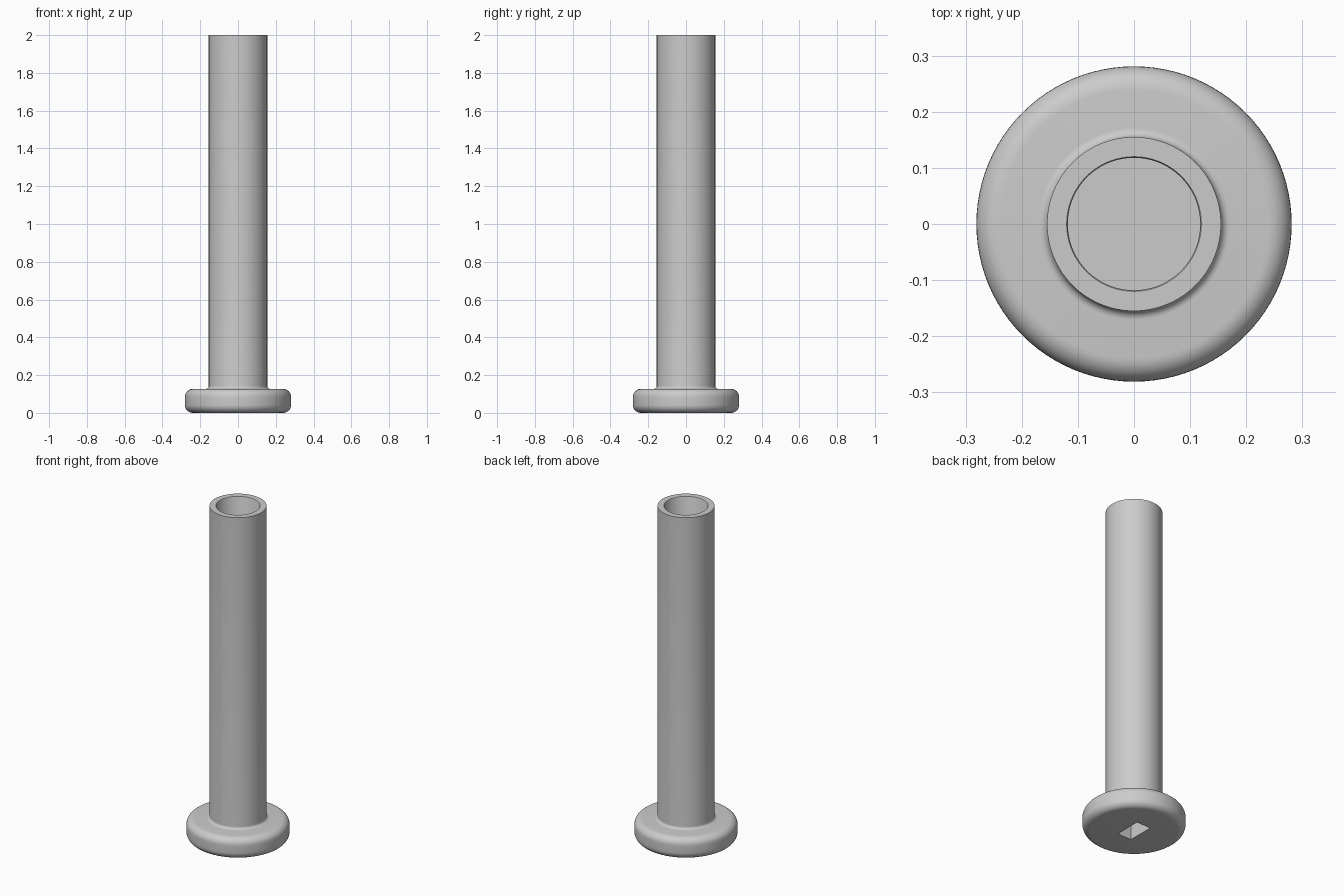
import bpy, bmesh
from math import pi, cos, sin, radians

if "Cube" in bpy.data.objects:
    bpy.data.objects.remove(bpy.data.objects["Cube"])

grey = bpy.data.materials.new("plain_grey")
grey.use_nodes = True
colour = (0.6, 0.6, 0.6, 1)
grey.diffuse_color = colour
grey.node_tree.nodes["Principled BSDF"].inputs["Base Color"].default_value = colour

HEAD_R, HEAD_H, ROUND = 0.281, 0.127, 0.042
TUBE_R, BORE_R, FILLET = 0.155, 0.118, 0.016
FLOOR, TOP = 0.16, 2.0
SOCKET_R, SOCKET_DEPTH = 0.094, 0.105


def arc(cx, cz, r, start, end, steps=8):
    """Points of a circular arc in the profile plane."""
    angles = [radians(start + (end - start) * i / steps) for i in range(steps + 1)]
    return [(cx + r * cos(a), cz + r * sin(a)) for a in angles]


def make_object(name, bm):
    bmesh.ops.recalc_face_normals(bm, faces=bm.faces)
    mesh = bpy.data.meshes.new(name)
    bm.to_mesh(mesh)
    bm.free()
    mesh.materials.append(grey)
    obj = bpy.data.objects.new(name, mesh)
    bpy.context.collection.objects.link(obj)
    return obj


# Half section: rounded head, fillet, tube wall, rim and blind bore
profile = [(0, 0)]
profile += arc(HEAD_R - ROUND, ROUND, ROUND, -90, 0)
profile += arc(HEAD_R - ROUND, HEAD_H - ROUND, ROUND, 0, 90)
profile += arc(TUBE_R + FILLET, HEAD_H + FILLET, FILLET, 270, 180)
profile += [(TUBE_R, TOP), (BORE_R + 0.002, TOP), (BORE_R, TOP - 0.004),
            (BORE_R, FLOOR), (0, FLOOR)]

bm = bmesh.new()
verts = [bm.verts.new((r, 0, z)) for r, z in profile]
edges = [bm.edges.new(pair) for pair in zip(verts, verts[1:])]
bmesh.ops.spin(bm, geom=verts + edges, cent=(0, 0, 0), axis=(0, 0, 1),
               angle=2 * pi, steps=96, use_merge=True)
bmesh.ops.remove_doubles(bm, verts=bm.verts, dist=1e-5)
bolt = make_object("sleeve_bolt", bm)

# Hexagonal key socket in the underside of the head
bm = bmesh.new()
bmesh.ops.create_cone(bm, cap_ends=True, segments=6, radius1=SOCKET_R,
                      radius2=SOCKET_R, depth=2 * SOCKET_DEPTH)
for v in bm.verts:
    a = round(v.co.to_2d().angle_signed((1, 0)) / (pi / 3)) * pi / 3
    v.co.x, v.co.y = SOCKET_R * cos(a), SOCKET_R * sin(a)
cutter = make_object("socket_cutter", bm)
cutter.hide_render = True
cutter.hide_set(True)

bpy.context.view_layer.objects.active = bolt
bolt.select_set(True)
cut = bolt.modifiers.new("key_socket", "BOOLEAN")
cut.operation, cut.solver, cut.object = "DIFFERENCE", "EXACT", cutter
bpy.ops.object.modifier_apply(modifier=cut.name)
bpy.data.objects.remove(cutter)
bpy.ops.object.shade_smooth_by_angle(angle=radians(30))
